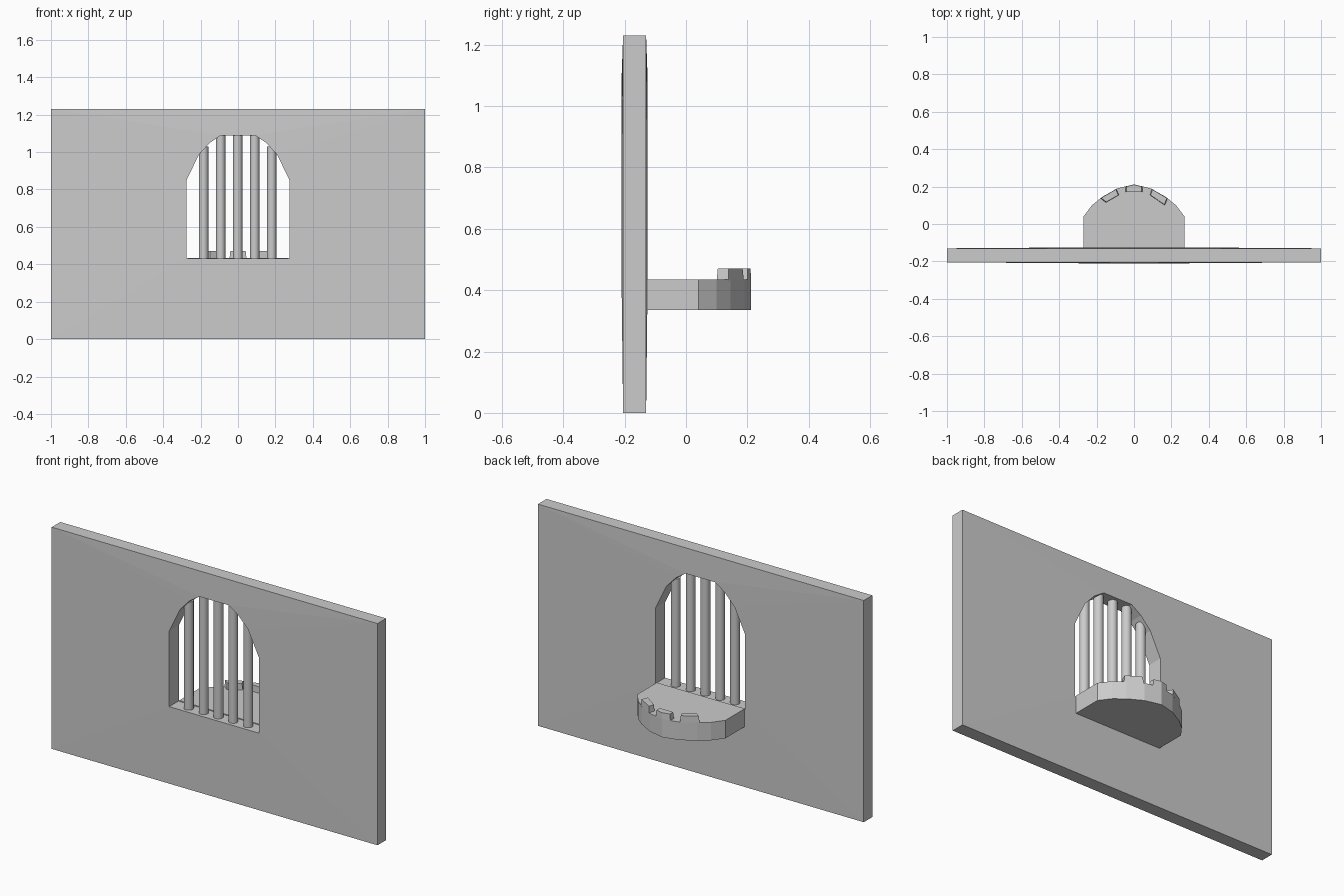
import bpy, bmesh
from mathutils import Vector

if "Cube" in bpy.data.objects:
    bpy.data.objects.remove(bpy.data.objects["Cube"])

stone = bpy.data.materials.new("grey stone")
stone.diffuse_color = (0.6, 0.6, 0.6, 1)
stone.use_nodes = True
stone.node_tree.nodes["Principled BSDF"].inputs["Base Color"].default_value = stone.diffuse_color


def finish(bm, name):
    bmesh.ops.recalc_face_normals(bm, faces=bm.faces)
    me = bpy.data.meshes.new(name)
    bm.to_mesh(me)
    bm.free()
    me.materials.append(stone)
    ob = bpy.data.objects.new(name, me)
    bpy.context.collection.objects.link(ob)
    return ob


def prism(name, loops, depth, taper=1.0):
    """Fill closed loops of 3D points and extrude along the depth vector."""
    bm = bmesh.new()
    edges = []
    for pts in loops:
        vs = [bm.verts.new(p) for p in pts]
        edges += [bm.edges.new((vs[i - 1], vs[i])) for i in range(len(vs))]
    if len(loops) == 1:
        bm.faces.new(vs)
    else:
        bmesh.ops.triangle_fill(bm, edges=edges, use_beauty=True)
    ext = bmesh.ops.extrude_face_region(bm, geom=bm.faces[:], use_keep_orig=True)
    top = [g for g in ext["geom"] if isinstance(g, bmesh.types.BMVert)]
    mid = sum((v.co for v in top), Vector()) / len(top)
    for v in top:
        v.co = mid + (v.co - mid) * taper + Vector(depth)
    return finish(bm, name)


def mirrored(half):
    return half + [(-x, b) for x, b in reversed(half) if x > 0]


# wall with arched window opening, very slightly thicker around the opening
arch = mirrored([(0.275, 0.43), (0.275, 0.85), (0.21, 0.985),
                 (0.15, 1.05), (0.09, 1.09)])
outer = [(-1, 0), (1, 0), (1, 1.23), (-1, 1.23)]
wall = prism("wall", [[(x, -0.205, z) for x, z in outer],
                      [(x, -0.205, z) for x, z in arch]], (0, 0.075, 0))
for v in wall.data.vertices:
    if abs(v.co.x) < 0.5:
        v.co.y += 0.005 if v.co.y > -0.17 else -0.005

# balcony slab with rounded outer edge
rim = mirrored([(0.27, -0.13), (0.27, 0.04), (0.225, 0.1), (0.17, 0.145),
                (0.09, 0.19), (0, 0.212)])
prism("balcony", [[(x, y, 0.335) for x, y in rim]], (0, 0, 0.1))

# battlements on the rim
blocks = {
    "middle": [(-0.045, 0.17), (0.045, 0.17), (0.045, 0.201), (0, 0.212), (-0.045, 0.201)],
    "right": [(0.085, 0.155), (0.165, 0.1), (0.18, 0.138), (0.095, 0.188)],
    "left": [(-0.08, 0.155), (-0.15, 0.115), (-0.18, 0.138), (-0.095, 0.188)],
}
for side, pts in blocks.items():
    prism("battlement_" + side, [[(x, y, 0.433) for x, y in pts]], (0, 0, 0.037), 0.92)

# window bars reaching up into the arch
for i, top in enumerate((1.03, 1.095, 1.095, 1.095, 1.03)):
    bm = bmesh.new()
    bmesh.ops.create_cone(bm, cap_ends=True, segments=16, radius1=0.025,
                          radius2=0.025, depth=top - 0.42)
    bmesh.ops.translate(bm, verts=bm.verts,
                        vec=((i - 2) * 0.091 - 0.002, -0.168, (top + 0.42) / 2))
    for f in bm.faces:
        f.smooth = len(f.verts) == 4
    finish(bm, "window_bar_%d" % (i + 1))
